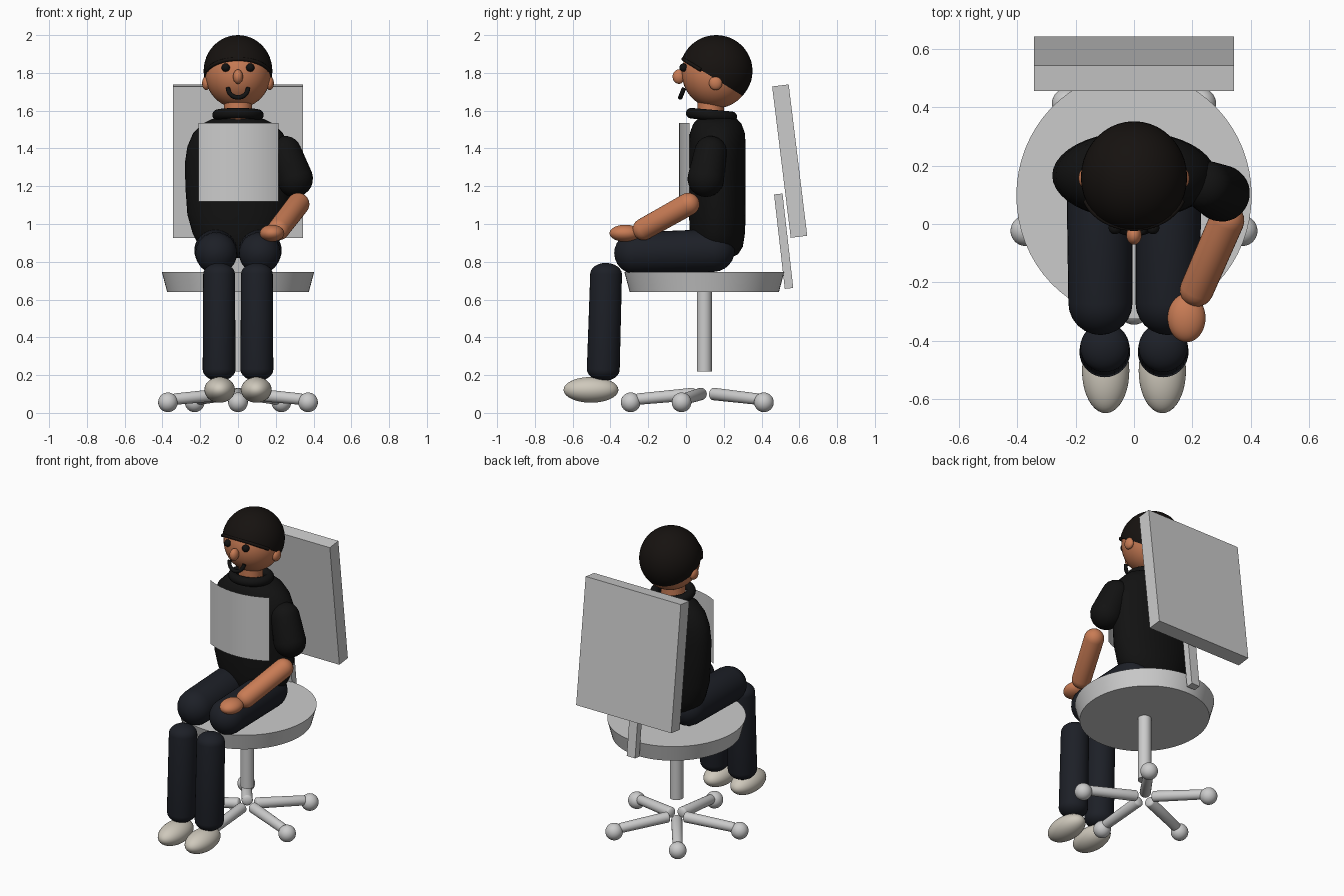
import bpy, bmesh
from math import sin, cos, pi, radians, atan2, hypot
from mathutils import Matrix, Vector

if "Cube" in bpy.data.objects:
    bpy.data.objects.remove(bpy.data.objects["Cube"])


def material(name, rgb):
    m = bpy.data.materials.new(name)
    m.diffuse_color = (*rgb, 1)
    m.use_nodes = True
    m.node_tree.nodes["Principled BSDF"].inputs["Base Color"].default_value = m.diffuse_color
    return m


SKIN = material("skin", (0.58, 0.2, 0.09))
BLACK = material("black_cloth", (0.006, 0.006, 0.006))
NAVY = material("navy_cloth", (0.012, 0.014, 0.02))
HAIR = material("dark_hair", (0.008, 0.006, 0.005))
SHOE = material("shoe", (0.62, 0.58, 0.5))


def finish(name, bm, mat=None, smooth=True):
    bmesh.ops.recalc_face_normals(bm, faces=bm.faces)
    me = bpy.data.meshes.new(name)
    bm.to_mesh(me)
    bm.free()
    ob = bpy.data.objects.new(name, me)
    bpy.context.collection.objects.link(ob)
    if mat:
        me.materials.append(mat)
    if smooth:
        bpy.ops.object.select_all(action='DESELECT')
        bpy.context.view_layer.objects.active = ob
        ob.select_set(True)
        bpy.ops.object.shade_smooth_by_angle(angle=radians(40))
    return ob


def ball_mesh(c, r):
    bm = bmesh.new()
    m = Matrix.Translation(c) @ Matrix.Diagonal((*r, 1))
    bmesh.ops.create_uvsphere(bm, u_segments=40, v_segments=24, radius=1, matrix=m)
    return bm


def ball(name, c, r, mat=None):
    return finish(name, ball_mesh(c, r), mat)


def loft(name, rings, mat=None, matrix=Matrix(), n=40):
    """Elliptical rings (height, rx, ry) joined along local z and capped."""
    bm = bmesh.new()
    loops = [[bm.verts.new(matrix @ Vector((rx * cos(2 * pi * i / n), ry * sin(2 * pi * i / n), h)))
              for i in range(n)] for h, rx, ry in rings]
    for a, b in zip(loops, loops[1:]):
        for i in range(n):
            j = (i + 1) % n
            bm.faces.new((a[i], a[j], b[j], b[i]))
    bm.faces.new(loops[0])
    bm.faces.new(loops[-1])
    return finish(name, bm, mat)


def rod(name, p, q, r1, r2, mat=None, cap=1.0):
    """Tapered round-ended rod; p and q are the centres of the end caps."""
    p, q = Vector(p), Vector(q)
    d = q - p
    steps = [radians(a) for a in (3, 15, 30, 45, 60, 75, 90)]
    rings = [(-r1 * cap * cos(a), r1 * sin(a), r1 * sin(a)) for a in steps]
    rings += [(d.length + r2 * cap * cos(a), r2 * sin(a), r2 * sin(a)) for a in reversed(steps)]
    m = Matrix.Translation(p) @ d.to_track_quat('Z', 'Y').to_matrix().to_4x4()
    return loft(name, rings, mat, m, 32)


def tube(name, pts, r, mat):
    cu = bpy.data.curves.new(name, 'CURVE')
    cu.dimensions = '3D'
    cu.bevel_depth = r
    cu.bevel_resolution = 3
    cu.use_fill_caps = True
    sp = cu.splines.new('POLY')
    sp.points.add(len(pts) - 1)
    for v, p in zip(sp.points, pts):
        v.co = (*p, 1)
    cu.materials.append(mat)
    ob = bpy.data.objects.new(name, cu)
    bpy.context.collection.objects.link(ob)


def slab(name, c, size, tilt):
    bm = bmesh.new()
    m = Matrix.Translation(c) @ Matrix.Rotation(tilt, 4, 'X') @ Matrix.Diagonal((*size, 1))
    bmesh.ops.create_cube(bm, size=1, matrix=m)
    return finish(name, bm, smooth=False)


# Chair: seat, column, five-star base, tilted back
CY = 0.097
loft("seat", [(0.64, 0.375, 0.395), (0.745, 0.403, 0.423)], None, Matrix.Translation((0, CY, 0)), 64)
loft("seat_column", [(0.22, 0.04, 0.04), (0.65, 0.04, 0.04)], None, Matrix.Translation((0, CY, 0)), 32)
for k in range(5):
    a = 2 * pi * k / 5
    u, v = sin(a), -cos(a)
    rod(f"base_arm_{k}", (0.06 * u, CY + 0.06 * v, 0.1), (0.35 * u, CY + 0.35 * v, 0.073), 0.033, 0.03, cap=0.5)
    ball(f"caster_{k}", (0.39 * u, CY + 0.39 * v, 0.056), (0.052,) * 3)
slab("backrest", (0, 0.549, 1.333), (0.686, 0.088, 0.807), radians(7))
slab("backrest_post", (0, 0.517, 0.909), (0.06, 0.045, 0.503), radians(6.5))

# Torso
loft("torso", [(0.82, 0.1, 0.07), (0.84, 0.16, 0.11), (0.88, 0.205, 0.135), (0.95, 0.24, 0.146),
               (1.05, 0.268, 0.15), (1.2, 0.279, 0.15), (1.33, 0.28, 0.15), (1.41, 0.268, 0.15),
               (1.48, 0.238, 0.146), (1.53, 0.19, 0.128), (1.555, 0.14, 0.105), (1.565, 0.09, 0.08)],
     BLACK, Matrix.Translation((0, 0.166, 0)))

# Curved chest panel, a thin open sheet
bm = bmesh.new()
R, half = 0.427, 0.52
cols = []
for i in range(25):
    a = -half + 2 * half * i / 24
    x, y = 0.002 + R * sin(a), -0.037 + R * (1 - cos(a))
    cols.append((bm.verts.new((x, y, 1.12)), bm.verts.new((x, y, 1.535))))
for (a, b), (c, d) in zip(cols, cols[1:]):
    bm.faces.new((a, c, d, b))
finish("chest_panel", bm)

# Legs
for s, side in ((-1, "right"), (1, "left")):
    rod(f"{side}_thigh", (0.118 * s, 0.145, 0.86), (0.115 * s, -0.27, 0.846), 0.113, 0.11, NAVY)
    rod(f"{side}_shin", (0.1 * s, -0.423, 0.735), (0.1 * s, -0.438, 0.23), 0.084, 0.087, NAVY, 0.7)
    ball(f"{side}_shoe", (0.097 * s, -0.503, 0.122), (0.081, 0.145, 0.068), SHOE)

# The single arm
rod("sleeve", (0.25, 0.13, 1.38), (0.3, 0.105, 1.24), 0.086, 0.097, BLACK)
rod("forearm", (0.318, 0.012, 1.105), (0.215, -0.225, 0.972), 0.06, 0.058, SKIN)
ball("hand", (0.18, -0.322, 0.951), (0.065, 0.083, 0.045), SKIN)

# Neck and rolled collar
loft("neck", [(1.53, 0.073, 0.07), (1.66, 0.073, 0.07)], SKIN, Matrix.Translation((0, 0.13, 0)))
bpy.ops.mesh.primitive_torus_add(location=(0, 0.135, 1.577), rotation=(radians(-5), 0, 0), major_segments=48,
                                 minor_segments=16, major_radius=0.108, minor_radius=0.028)
collar = bpy.context.object
collar.name = "collar"
collar.data.materials.append(BLACK)
bpy.ops.object.shade_smooth()

# Head, ears and face
ball("head", (0, 0.16, 1.8), (0.175, 0.182, 0.187), SKIN)
for s, side in ((-1, "right"), (1, "left")):
    ball(f"{side}_ear", (0.168 * s, 0.157, 1.746), (0.022, 0.035, 0.037), SKIN)
    ball(f"{side}_eye", (0.065 * s, -0.013, 1.828), (0.022, 0.022, 0.022), BLACK)
ball("nose", (0, -0.038, 1.78), (0.026, 0.033, 0.038), SKIN)
arc = [pi + pi * i / 16 for i in range(17)]
tube("mouth", [(0.053 * cos(a), -0.01 + 0.02 * sin(a), 1.72 + 0.05 * sin(a)) for a in arc], 0.012, BLACK)

# Hair: larger ball cut by a sloping plane, with a thin fringe
bm = ball_mesh((0, 0.16, 1.81), (0.182, 0.192, 0.19))
cut = bmesh.ops.bisect_plane(bm, geom=bm.verts[:] + bm.edges[:] + bm.faces[:], plane_co=(0, 0.16, 1.765),
                             plane_no=(0, 0.62, 1), clear_inner=True)
bmesh.ops.holes_fill(bm, edges=[e for e in bm.edges if e.is_boundary])
finish("hair", bm, HAIR)
tilt = atan2(0.62, 1)
fringe = []
for i in range(21):
    a = radians(-60 + 6 * i)
    r = 0.175 + 0.03 * cos(a)
    fringe.append((r * sin(a), 0.16 - r * cos(a) * cos(tilt), 1.765 + r * cos(a) * sin(tilt)))
tube("fringe", fringe, 0.01, HAIR)
